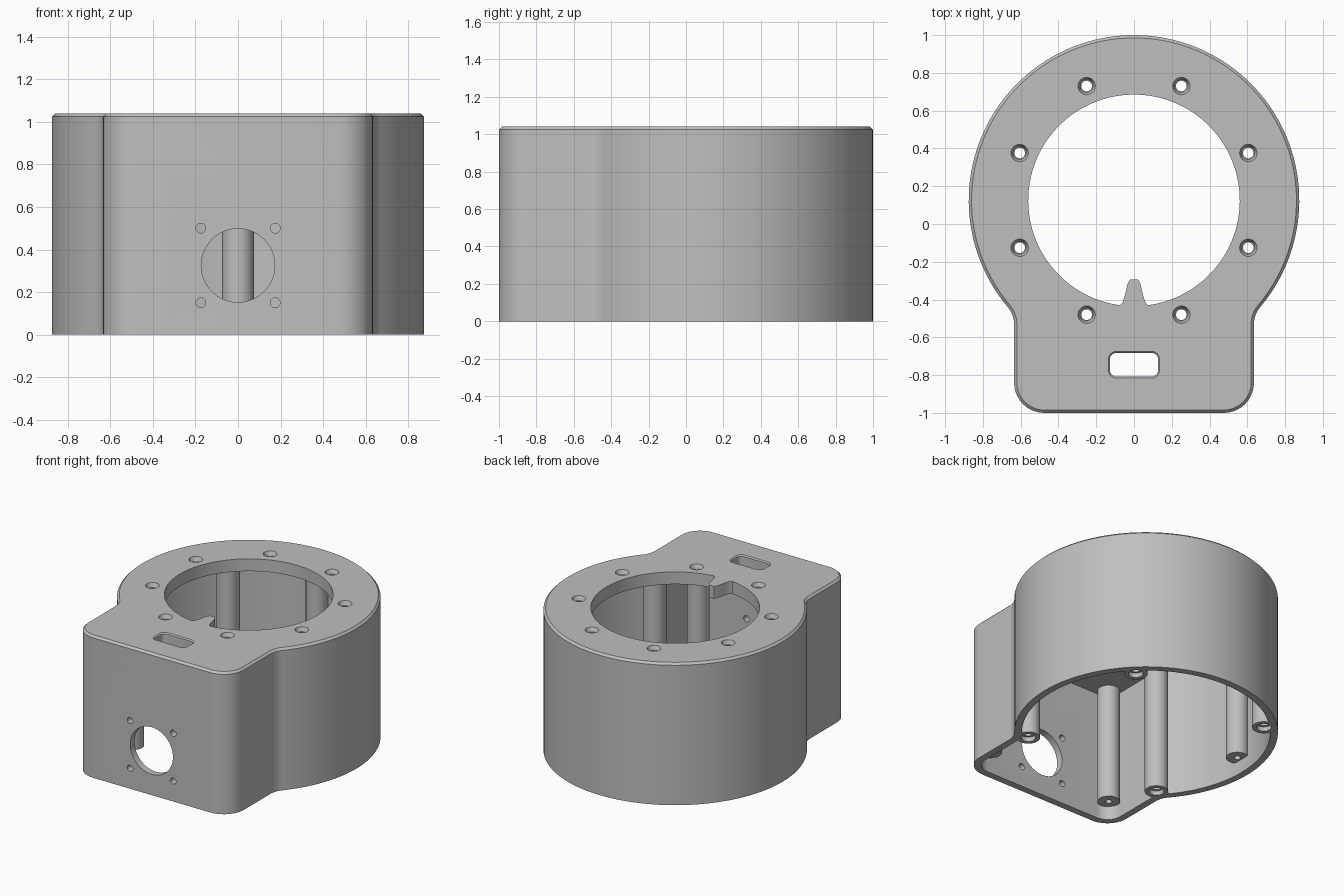
import bpy
import bmesh
import math
from math import sin, cos, pi, radians
from mathutils import Matrix, Vector

cube = bpy.data.objects.get("Cube")
if cube:
    bpy.data.objects.remove(cube, do_unlink=True)

CY, R = 0.125, 0.875            # round part
HALF, FRONT, CORNER = 0.635, -1.0, 0.16   # square front part
NECK = 0.14                     # fillet between the two
HEIGHT, WALL, PLATE = 1.04, 0.05, 0.09

grey = bpy.data.materials.new("matte grey")
grey.use_nodes = True
grey.diffuse_color = (0.52, 0.52, 0.52, 1)
grey.node_tree.nodes["Principled BSDF"].inputs["Base Color"].default_value = grey.diffuse_color


def arc(cx, cy, r, a0, a1, n):
    return [(cx + r * cos(a0 + (a1 - a0) * i / n), cy + r * sin(a0 + (a1 - a0) * i / n))
            for i in range(n + 1)]


def body_ring(d):
    """Counter-clockwise outline of the housing, moved inwards by d."""
    nx = HALF + NECK
    drop = math.sqrt((R + NECK) ** 2 - nx ** 2)
    a = math.atan2(drop, nx)
    right = arc(HALF - CORNER, FRONT + CORNER, CORNER - d, -pi / 2, 0, 10)
    right += arc(nx, CY - drop, NECK + d, pi, pi - a, 8)
    left = [(-x, y) for x, y in reversed(right)]
    return right + arc(0, CY, R - d, -a, pi + a, 112)[1:-1] + left


def slot_ring(d):
    """Rounded rectangle of the cable slot, grown by d."""
    pts = []
    for i, (sx, sy) in enumerate([(1, 1), (-1, 1), (-1, -1), (1, -1)]):
        pts += arc(sx * 0.095, -0.745 + sy * 0.03, 0.032 + d, i * pi / 2, (i + 1) * pi / 2, 6)
    return pts


def opening_ring(d):
    """Round opening with a tapered key at the front."""
    key = [(0.075, -0.43), (0.06, -0.415), (0.05, -0.385), (0.033, -0.315), (0.022, -0.295)]
    a = math.asin(0.1 / 0.56)
    ring = arc(0, CY, 0.56, -pi / 2 + a, 1.5 * pi - a, 112)
    return ring + [(-x, y) for x, y in key] + key[::-1]


def loft(bm, ring, levels):
    """Closed solid through outlines given as (height, offset)."""
    loops = [[bm.verts.new((x, y, z)) for x, y in ring(d)] for z, d in levels]
    bm.faces.new(loops[0][::-1])
    bm.faces.new(loops[-1])
    n = len(loops[0])
    for lo, hi in zip(loops, loops[1:]):
        for i in range(n):
            j = (i + 1) % n
            bm.faces.new((lo[i], lo[j], hi[j], hi[i]))


def turned(bm, x, y, levels, n=32):
    """Upright round solid from (height, radius) levels."""
    loft(bm, lambda r: arc(x, y, r, 0, 2 * pi * (n - 1) / n, n - 1), levels)


def front_drill(bm, x, z, r, n):
    bmesh.ops.create_cone(bm, cap_ends=True, segments=n, radius1=r, radius2=r, depth=0.24,
                          matrix=Matrix.Translation((x, FRONT, z)) @ Matrix.Rotation(pi / 2, 4, 'X'))


def make(name, bm):
    bmesh.ops.recalc_face_normals(bm, faces=bm.faces)
    me = bpy.data.meshes.new(name)
    bm.to_mesh(me)
    bm.free()
    me.materials.append(grey)
    ob = bpy.data.objects.new(name, me)
    bpy.context.scene.collection.objects.link(ob)
    return ob


def subtract(target, cutter):
    mod = target.modifiers.new("cut", 'BOOLEAN')
    mod.operation, mod.solver, mod.object = 'DIFFERENCE', 'EXACT', cutter
    bpy.context.view_layer.update()
    dg = bpy.context.evaluated_depsgraph_get()
    result = bpy.data.meshes.new_from_object(target.evaluated_get(dg))
    target.modifiers.clear()
    target.data = result
    bpy.data.objects.remove(cutter, do_unlink=True)


def polar(angle, r):
    a = radians(angle)
    return r * cos(a), CY + r * sin(a)


# Outer shell with a chamfered top edge
bm = bmesh.new()
loft(bm, body_ring, [(0, 0), (HEIGHT - 0.015, 0), (HEIGHT, 0.015)])
housing = make("housing", bm)

# Hollow inside, leaving screw posts standing along the wall
bm = bmesh.new()
loft(bm, body_ring, [(-0.1, WALL), (HEIGHT - PLATE, WALL)])
cavity = make("cavity_cutter", bm)
cavity.hide_render = True

rim_posts = [polar(a, 0.785) for a in (45, 135, 225, 315)]
short_posts = [polar(a, 0.79) for a in (0, 90, 180)] + [(-0.51, -0.87), (0.51, -0.87)]
bm = bmesh.new()
for x, y in rim_posts:
    turned(bm, x, y, [(-0.2, 0.078), (HEIGHT + 0.1, 0.078)])
for x, y in short_posts:
    turned(bm, x, y, [(0.1, 0.075), (HEIGHT + 0.1, 0.075)])
posts = make("post_cutter", bm)
posts.hide_render = True
subtract(cavity, posts)
subtract(housing, cavity)

# Openings: keyed top hole, cable slot, countersunk screws, front port
bm = bmesh.new()
loft(bm, opening_ring, [(HEIGHT - 0.2, 0), (HEIGHT + 0.1, 0)])
loft(bm, slot_ring, [(HEIGHT - 0.2, 0), (HEIGHT - 0.008, 0), (HEIGHT + 0.002, 0.01)])
for k in range(8):
    x, y = polar(22.5 + 45 * k, 0.655)
    turned(bm, x, y, [(HEIGHT - 0.2, 0.028), (HEIGHT - 0.03, 0.028),
                      (HEIGHT - 0.03, 0.034), (HEIGHT + 0.002, 0.047)], 24)
for x, y in rim_posts:
    turned(bm, x, y, [(-0.002, 0.05), (0.03, 0.045), (0.03, 0.028), (0.3, 0.028)], 24)
for x, y in short_posts:
    turned(bm, x, y, [(0.05, 0.022), (0.3, 0.022)], 16)
front_drill(bm, 0, 0.325, 0.173, 64)
for x in (-0.175, 0.175):
    for z in (0.15, 0.5):
        front_drill(bm, x, z, 0.023, 20)
holes = make("hole_cutter", bm)
holes.hide_render = True
subtract(housing, holes)

# Smooth curved walls, sharp rims
bpy.ops.object.select_all(action='DESELECT')
housing.select_set(True)
bpy.context.view_layer.objects.active = housing
bpy.ops.object.shade_smooth_by_angle(angle=radians(30))
